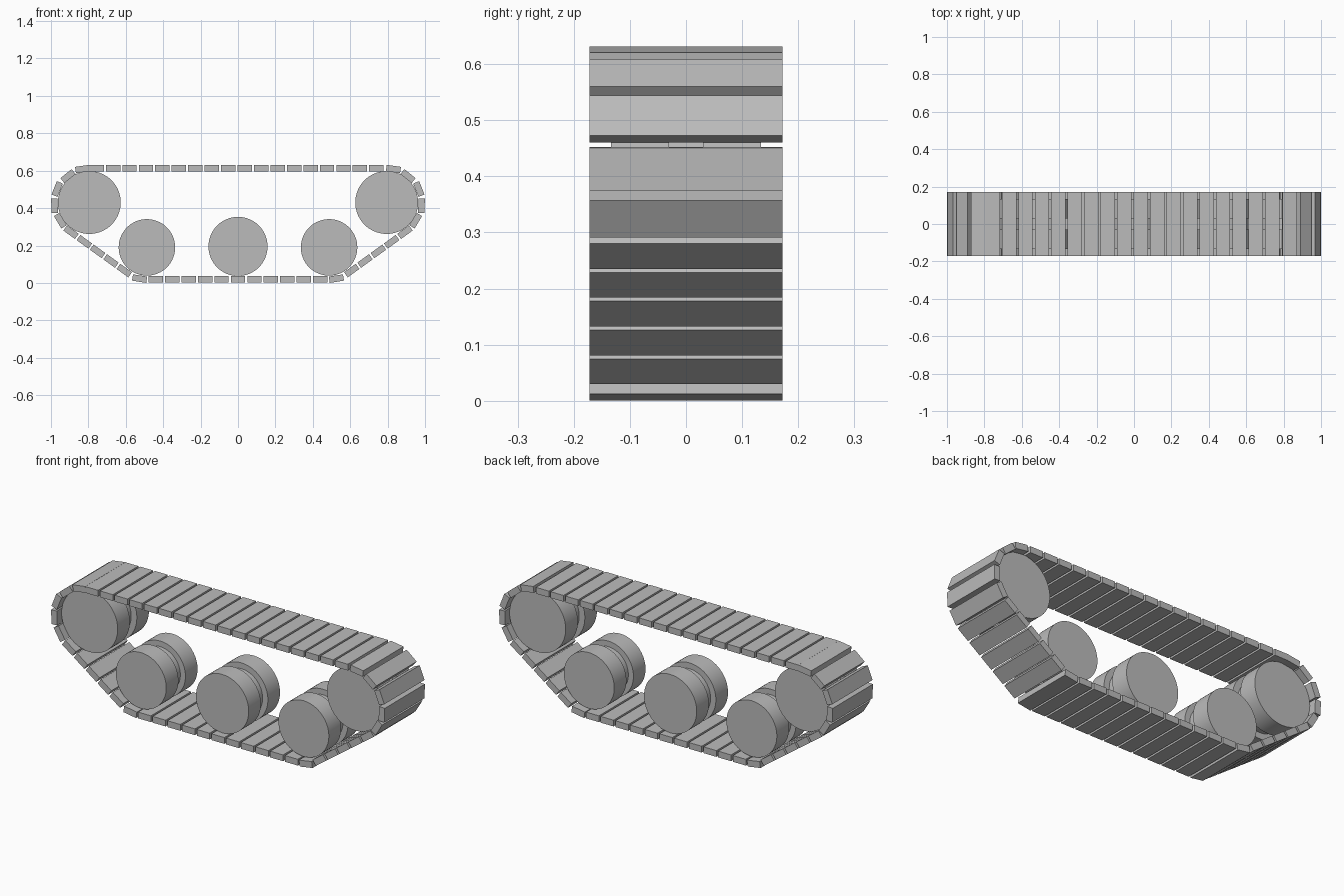
import bpy
import math

if "Cube" in bpy.data.objects:
    bpy.data.objects.remove(bpy.data.objects["Cube"], do_unlink=True)

grey = bpy.data.materials.new("track_grey")
grey.use_nodes = True
colour = (0.5, 0.5, 0.5, 1)
grey.diffuse_color = colour
grey.node_tree.nodes["Principled BSDF"].inputs["Base Color"].default_value = colour

PITCH = 0.088
LINK = (0.077, 0.344, 0.034)


def link(name, x, z, degrees=0):
    """One flat track plate, pitched in the side plane."""
    bpy.ops.mesh.primitive_cube_add(size=1, location=(x, 0, z))
    ob = bpy.context.object
    ob.name = name
    ob.scale = LINK
    ob.rotation_euler.y = -math.radians(degrees)
    ob.data.materials.append(grey)


def disc(name, x, y, z, radius, depth):
    bpy.ops.mesh.primitive_cylinder_add(
        vertices=64, radius=radius, depth=depth,
        location=(x, y, z), rotation=(math.pi / 2, 0, 0))
    ob = bpy.context.object
    ob.name = name
    ob.data.materials.append(grey)
    bpy.ops.object.shade_smooth_by_angle(angle=math.radians(30))


def wheel(name, x, z, radius):
    """Two discs joined by a narrower hub."""
    for side, y in (("front", -0.082), ("back", 0.082)):
        disc(f"{name}_{side}_disc", x, y, z, radius, 0.104)
    disc(f"{name}_hub", x, 0, z, radius * 0.8, 0.07)


# Straight runs of the track
for i in range(18):
    link(f"top_link_{i}", -0.756 + i * PITCH, 0.614)
for i in range(11):
    link(f"bottom_link_{i}", (i - 5) * PITCH, 0.019)

# Sloped runs and curved ends: x, z, pitch
curve = [(0.526, 0.023, 9), (0.95, 0.333, 59), (0.981, 0.413, 88),
         (0.967, 0.502, 112), (0.909, 0.571, 141), (0.831, 0.609, 172)]
slope = [(0.608 + i * 0.0712, 0.066 + i * 0.0513, 35.8) for i in range(5)]
for side, s in (("left", 1), ("right", -1)):
    for i, (x, z, a) in enumerate(curve + slope):
        link(f"{side}_end_link_{i}", s * x, z, s * a)

# Wheels
wheel("middle_road_wheel", 0, 0.195, 0.158)
for side, s in (("left", 1), ("right", -1)):
    wheel(f"{side}_road_wheel", s * 0.487, 0.19, 0.151)
    wheel(f"{side}_end_wheel", s * 0.795, 0.43, 0.168)
